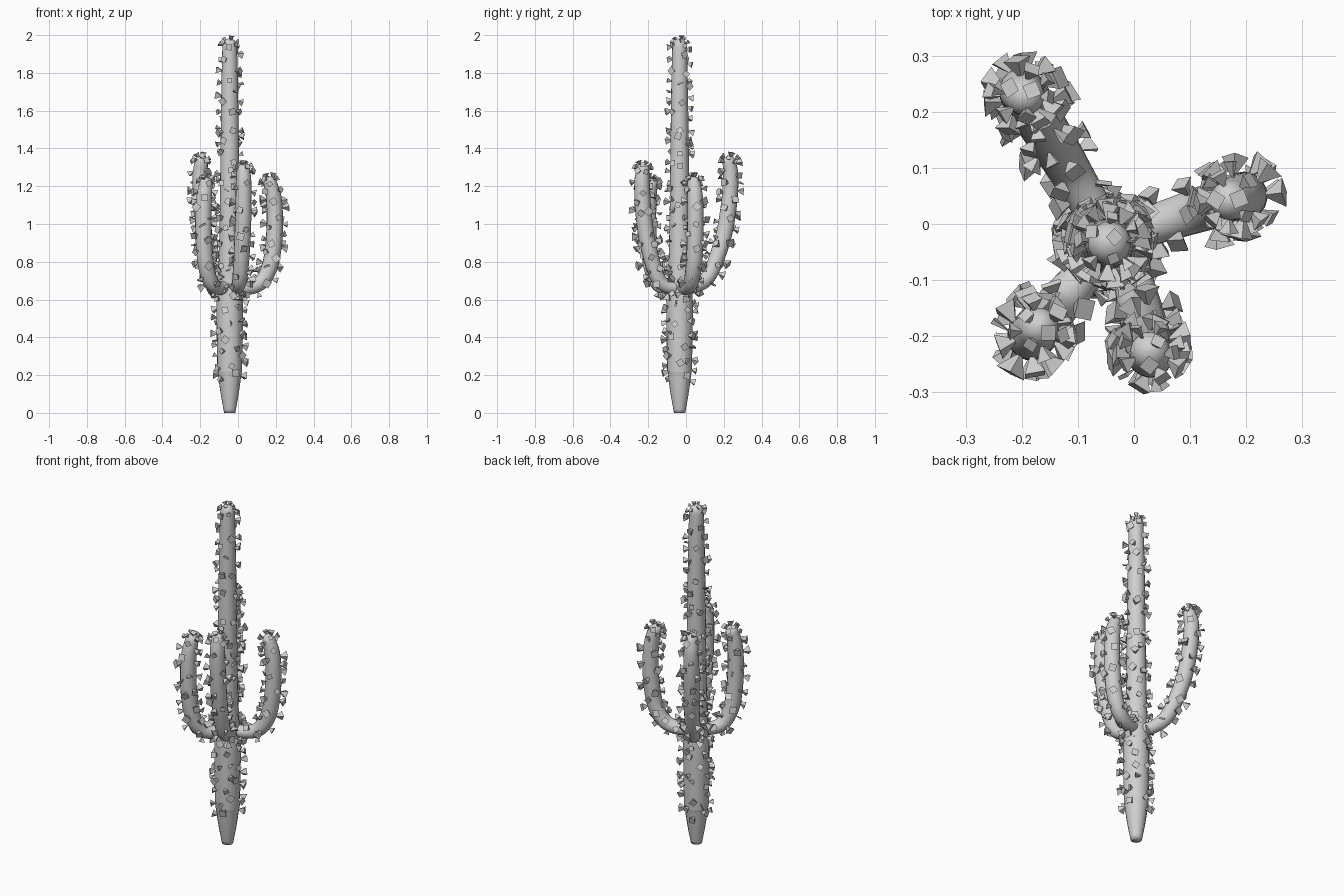
import bpy, bmesh, math, random
from mathutils import Vector, Matrix

random.seed(4)
if "Cube" in bpy.data.objects:
    bpy.data.objects.remove(bpy.data.objects["Cube"], do_unlink=True)

grey = bpy.data.materials.new("plain grey")
grey.use_nodes = True
grey.diffuse_color = (0.63, 0.63, 0.63, 1)
grey.node_tree.nodes["Principled BSDF"].inputs["Base Color"].default_value = grey.diffuse_color

CENTRE = Vector((-0.044, -0.034, 0))
SIDES = 16
GOLDEN = math.pi * (3 - math.sqrt(5))


def finish(bm, name, smooth):
    mesh = bpy.data.meshes.new(name)
    bmesh.ops.recalc_face_normals(bm, faces=bm.faces)
    for f in bm.faces:
        f.smooth = smooth
    bm.to_mesh(mesh)
    bm.free()
    mesh.materials.append(grey)
    bpy.context.collection.objects.link(bpy.data.objects.new(name, mesh))


def smooth_path(points, steps=5):
    """Catmull-Rom through (x, y, z, radius) control points."""
    pts = [Vector(p) for p in points]
    pts = [pts[0] * 2 - pts[1]] + pts + [pts[-1] * 2 - pts[-2]]
    out = []
    for a, b, c, d in zip(pts, pts[1:], pts[2:], pts[3:]):
        for i in range(steps):
            t = i / steps
            out.append(0.5 * (2 * b + (c - a) * t + (2 * a - 5 * b + 4 * c - d) * t * t
                              + (3 * b - a - 3 * c + d) * t ** 3))
    return out + [pts[-2]]


def frames(path):
    """Centre, radius, tangent and two side axes at every ring, with a round tip."""
    rings = [(Vector(p[:3]), p[3]) for p in path]
    end, r = rings[-1]
    axis = (end - rings[-2][0]).normalized()
    for k in range(1, 6):
        a = k * math.pi / 10.4
        rings.append((end + axis * r * 1.1 * math.sin(a), r * math.cos(a)))
    out, side = [], Vector((0.8, 0.6, 0))
    for i, (c, r) in enumerate(rings):
        tan = (rings[min(i + 1, len(rings) - 1)][0] - rings[max(i - 1, 0)][0]).normalized()
        side = (side - tan * side.dot(tan)).normalized()
        out.append((c, r, tan, side, tan.cross(side)))
    return out


def build_tube(name, fr):
    bm = bmesh.new()
    loops = []
    for c, r, tan, u, v in fr:
        loops.append([bm.verts.new(c + r * (u * math.cos(a) + v * math.sin(a)))
                      for a in (2 * math.pi * k / SIDES for k in range(SIDES))])
    for lo, hi in zip(loops, loops[1:]):
        for k in range(SIDES):
            n = (k + 1) % SIDES
            bm.faces.new((lo[k], lo[n], hi[n], hi[k]))
    bm.faces.new(loops[0])
    bm.faces.new(loops[-1])
    finish(bm, name, True)


def add_spine(bm, pos, normal, size):
    """Square pyramid, point rooted in the skin, flat end outwards."""
    n = (normal + Vector([random.uniform(-0.4, 0.4) for _ in range(3)])).normalized()
    turn = Matrix.Rotation(random.uniform(0, 2 * math.pi), 3, n)
    u = turn @ n.orthogonal().normalized()
    v = n.cross(u)
    thin = 0.25 if random.random() < 0.2 else 1
    top = pos + n * size * 0.9
    w = size * 0.52
    tip = bm.verts.new(pos - n * size * 0.25)
    base = [bm.verts.new(top + u * w * a + v * w * b * thin)
            for a, b in ((1, 1), (-1, 1), (-1, -1), (1, -1))]
    bm.faces.new(base)
    for k in range(4):
        bm.faces.new((base[k], base[(k + 1) % 4], tip))


def build_spines(name, fr, low, density, size, crown_size):
    bm = bmesh.new()
    count, owed = 0, 0.0
    body = fr[:-5]
    for (c0, r0, t0, u0, v0), (c1, r1, t1, u1, v1) in zip(body, body[1:]):
        owed += math.pi * (r0 + r1) * (c1 - c0).length * density
        while owed >= 1:
            owed -= 1
            count += 1
            f = random.random()
            c, r = c0.lerp(c1, f), r0 + (r1 - r0) * f
            a = count * GOLDEN + random.uniform(-0.3, 0.3)
            out = u0 * math.cos(a) + v0 * math.sin(a)
            if c.z > low:
                add_spine(bm, c + out * r, out, size * random.uniform(0.8, 1.2))
    # crown spread over the round tip
    c, r, t, u, v = body[-1]
    for k in range(9):
        a, rise = k * GOLDEN, (k + 0.5) / 9
        flat = math.sqrt(1 - rise * rise)
        out = (u * math.cos(a) + v * math.sin(a)) * flat + t * rise
        add_spine(bm, c + out * r, out, crown_size * random.uniform(0.8, 1.1))
    finish(bm, name, False)


# Trunk: tapered foot, thick lower body, slim upper column
trunk_profile = [(0, 0.03), (0.1, 0.048), (0.2, 0.062), (0.24, 0.066), (0.45, 0.07), (0.6, 0.07),
                 (0.72, 0.062), (1.0, 0.054), (1.4, 0.049), (1.75, 0.044), (1.94, 0.039)]
trunk = frames(smooth_path([(CENTRE.x, CENTRE.y, z, r) for z, r in trunk_profile]))
build_tube("trunk", trunk)
build_spines("trunk_spines", trunk, 0.17, 230, 0.03, 0.022)

# Arms: (outward share, height share, radius) from the trunk up to the tip
elbow = [(0.0, 0.02, 0.034), (0.35, 0.0, 0.036), (0.68, 0.05, 0.04), (0.89, 0.2, 0.043),
         (0.98, 0.42, 0.044), (1.0, 0.65, 0.043), (0.97, 0.82, 0.041), (0.9, 0.93, 0.036)]
slanted = [(0.0, 0.0, 0.034), (0.3, 0.02, 0.036), (0.56, 0.1, 0.04), (0.83, 0.36, 0.043),
           (0.96, 0.62, 0.043), (1.0, 0.84, 0.041), (0.97, 0.94, 0.036)]
# start x, y, end x, y, top height, profile
arms = {"left_arm": (-0.04, -0.025, 0.195, 0.05, 1.255, elbow),
        "back_right_arm": (-0.045, -0.02, -0.2, 0.237, 1.365, slanted),
        "front_right_arm": (-0.055, -0.05, -0.183, -0.2, 1.25, elbow),
        "front_left_arm": (-0.012, -0.055, 0.03, -0.233, 1.32, slanted)}
BASE = 0.66
for name, (x0, y0, x1, y1, top, profile) in arms.items():
    start, end = Vector((x0, y0, BASE)), Vector((x1, y1, BASE))
    rise = Vector((0, 0, top - BASE))
    fr = frames(smooth_path([(*(start.lerp(end, s) + rise * t), r) for s, t, r in profile]))
    build_tube(name, fr)
    build_spines(name + "_spines", fr, 0, 220, 0.032, 0.026)
